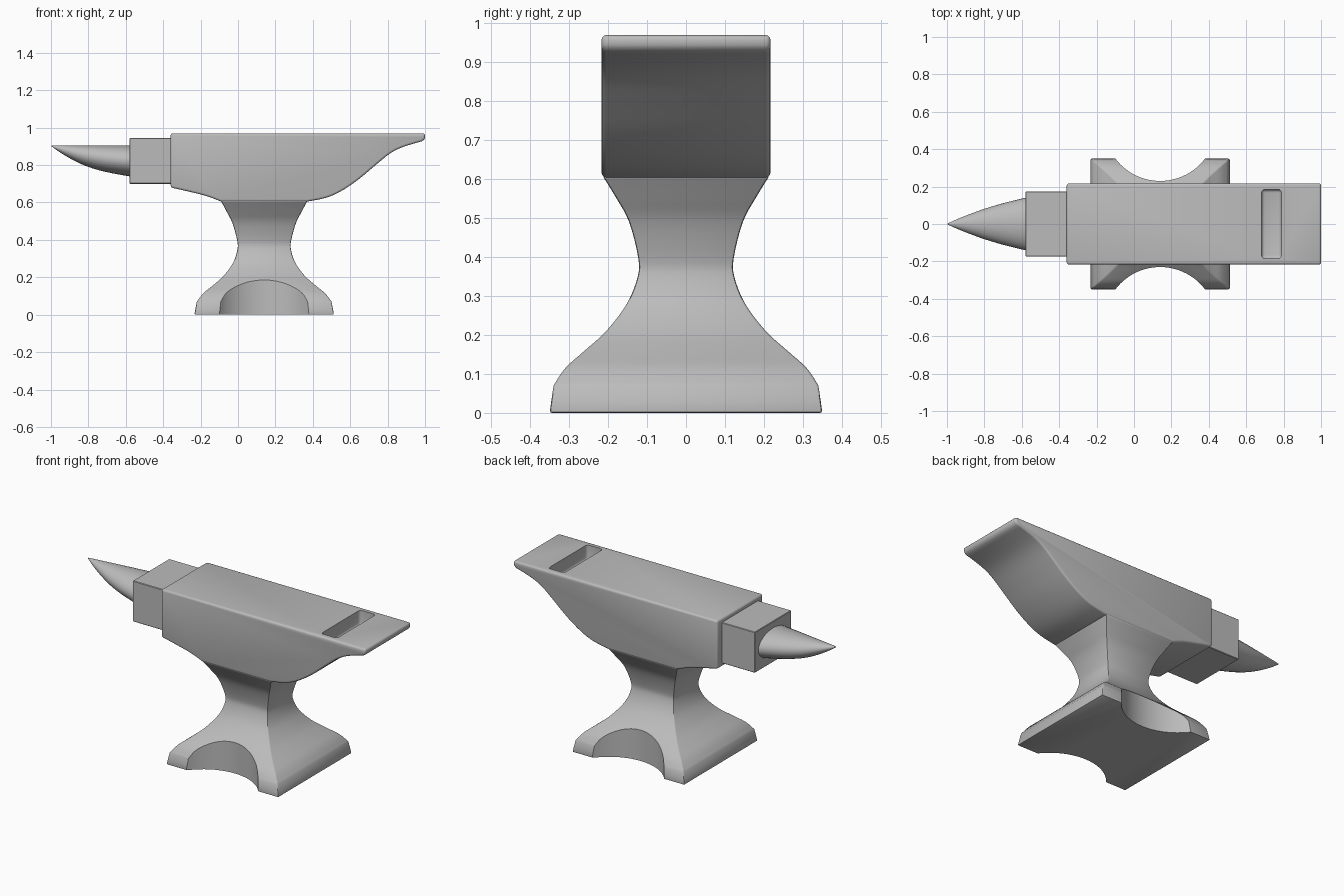
import bpy, bmesh, math

if "Cube" in bpy.data.objects:
    bpy.data.objects.remove(bpy.data.objects["Cube"])

steel = bpy.data.materials.new("grey steel")
steel.diffuse_color = (0.5, 0.5, 0.5, 1)
steel.use_nodes = True
steel.node_tree.nodes["Principled BSDF"].inputs["Base Color"].default_value = steel.diffuse_color


def spline(points, steps=4):
    """Smooth curve through points of any dimension (Catmull-Rom)."""
    p = [points[0]] + points + [points[-1]]
    out = []
    for i in range(1, len(p) - 2):
        for s in range(steps):
            t = s / steps
            out.append(tuple(0.5 * (2 * b + (c - a) * t + (2 * a - 5 * b + 4 * c - d) * t * t
                                    + (3 * b - a - 3 * c + d) * t ** 3)
                             for a, b, c, d in zip(p[i - 1], p[i], p[i + 1], p[i + 2])))
    return out + [points[-1]]


def loft(name, rings):
    """Skin a stack of equal rings and cap both ends."""
    bm = bmesh.new()
    loops = [[bm.verts.new(co) for co in ring] for ring in rings]
    n = len(loops[0])
    for a, b in zip(loops, loops[1:]):
        for i in range(n):
            j = (i + 1) % n
            bm.faces.new((a[i], a[j], b[j], b[i]))
    bm.faces.new(loops[0])
    bm.faces.new(loops[-1])
    bmesh.ops.recalc_face_normals(bm, faces=bm.faces)
    mesh = bpy.data.meshes.new(name)
    bm.to_mesh(mesh)
    bm.free()
    ob = bpy.data.objects.new(name, mesh)
    bpy.context.collection.objects.link(ob)
    mesh.materials.append(steel)
    return ob


def activate(ob):
    bpy.ops.object.select_all(action='DESELECT')
    ob.select_set(True)
    bpy.context.view_layer.objects.active = ob


def bevel(ob, width, segments=3):
    activate(ob)
    m = ob.modifiers.new("soft edges", 'BEVEL')
    m.width, m.segments = width, segments
    m.limit_method, m.angle_limit = 'ANGLE', math.radians(40)
    bpy.ops.object.modifier_apply(modifier=m.name)


def cut(ob, cutter):
    activate(ob)
    m = ob.modifiers.new("cut", 'BOOLEAN')
    m.operation, m.object, m.solver = 'DIFFERENCE', cutter, 'EXACT'
    bpy.ops.object.modifier_apply(modifier=m.name)
    bpy.data.objects.remove(cutter)


def smooth(ob, angle=35):
    activate(ob)
    bpy.ops.object.shade_smooth_by_angle(angle=math.radians(angle))


def rect(cx, hx, hy, z):
    return [(cx - hx, -hy, z), (cx + hx, -hy, z), (cx + hx, hy, z), (cx - hx, hy, z)]


# Body: side profile with a long swept heel, extruded across y
left = spline([(-0.36, 0.68), (-0.27, 0.66), (-0.17, 0.635), (-0.09, 0.605)])
right = spline([(0.37, 0.605), (0.47, 0.625), (0.55, 0.66), (0.64, 0.72), (0.73, 0.795),
                (0.81, 0.86), (0.88, 0.896), (0.985, 0.928)])
outline = [(-0.36, 0.97)] + left + right + [(1.0, 0.94), (1.0, 0.97)]
body = loft("body", [[(x, y, z) for x, z in outline] for y in (-0.217, 0.217)])
bevel(body, 0.012)

# Slot sunk into the heel
slot = loft("slot_cutter", [rect(0.735, 0.053, 0.185, z) for z in (0.88, 1.05)])
bevel(slot, 0.018)
cut(body, slot)
smooth(body)

# Pedestal: flared square column on a wide foot, (half x, half y, height)
levels = spline([(0.36, 0.34, 0.07), (0.325, 0.31, 0.115), (0.27, 0.26, 0.16),
                 (0.215, 0.205, 0.21), (0.165, 0.152, 0.28), (0.143, 0.124, 0.35),
                 (0.145, 0.123, 0.40), (0.17, 0.146, 0.49), (0.20, 0.178, 0.55),
                 (0.232, 0.215, 0.61)])
levels = [(0.373, 0.35, 0.0), (0.368, 0.346, 0.03)] + levels
pedestal = loft("pedestal", [rect(0.14, hx, hy, z) for hx, hy, z in levels])
bevel(pedestal, 0.006, 2)

# Round scoops in the front and back of the foot
for side in (-1, 1):
    scoop = loft("scoop_cutter", [
        [(0.14 + 0.30 * math.cos(math.tau * i / 64),
          side * 0.53 + 0.30 * math.sin(math.tau * i / 64), z) for i in range(64)]
        for z in (-0.1, 0.4)])
    cut(pedestal, scoop)
smooth(pedestal)

# Step block between body and horn
step = loft("step_block", [rect(-0.465, 0.115, 0.173, z) for z in (0.70, 0.945)])
bevel(step, 0.003, 1)
smooth(step)

# Horn: flat-topped taper rising to a point, (x, half width, underside height)
stations = spline([(-0.57, 0.143, 0.738), (-0.70, 0.111, 0.762), (-0.80, 0.081, 0.79),
                   (-0.88, 0.052, 0.826), (-0.95, 0.024, 0.867), (-0.998, 0.002, 0.901)])
TOP = 0.906
horn = loft("horn", [
    [(x, w * math.cos(math.tau * i / 32),
      (TOP + low) / 2 + (TOP - low) / 2 * math.sin(math.tau * i / 32)) for i in range(32)]
    for x, w, low in stations])
smooth(horn, 50)
